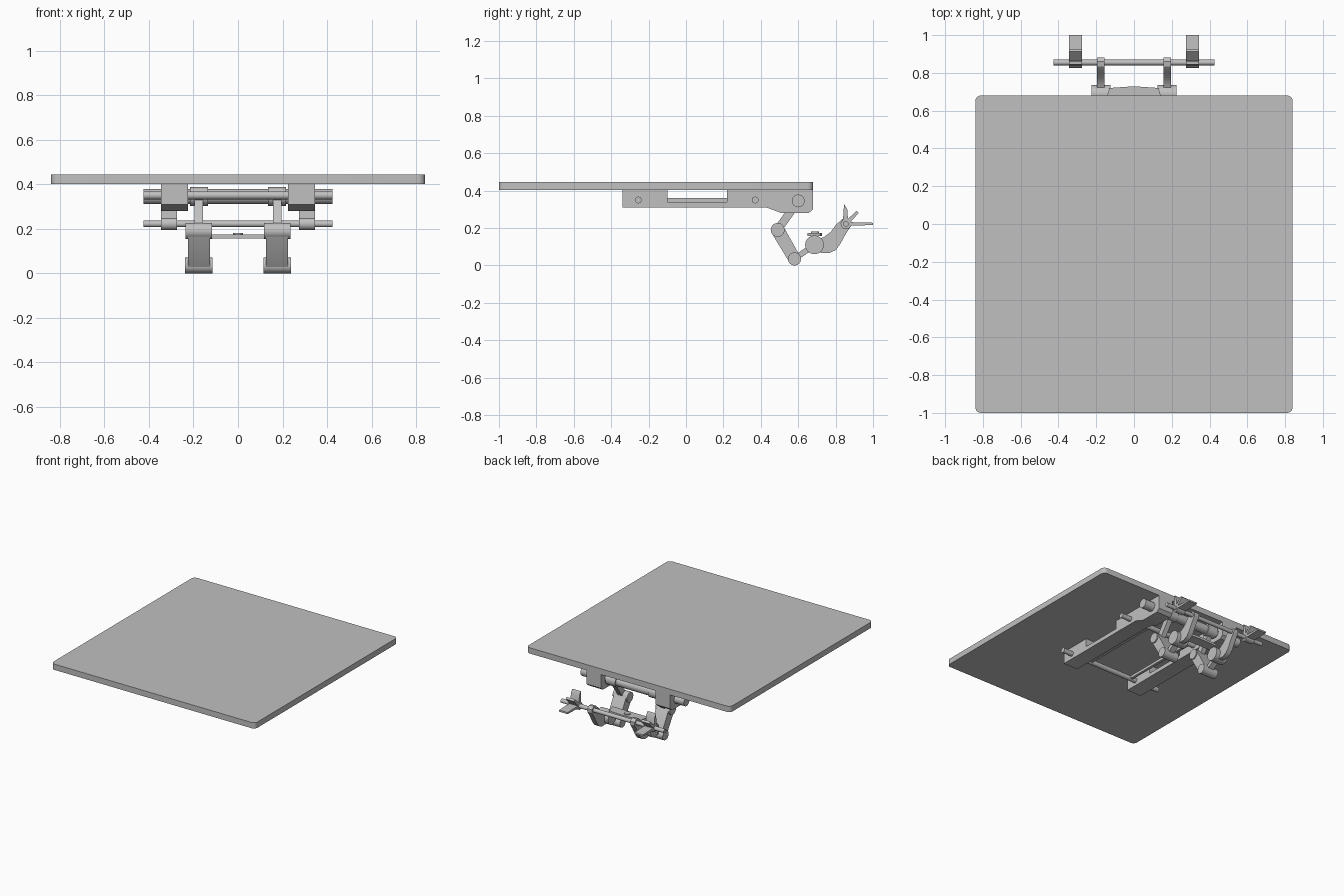
import bpy, bmesh, math

if "Cube" in bpy.data.objects:
    bpy.data.objects.remove(bpy.data.objects["Cube"])

grey = bpy.data.materials.new("plain grey")
grey.diffuse_color = (0.53, 0.53, 0.53, 1)
grey.use_nodes = True
grey.node_tree.nodes["Principled BSDF"].inputs["Base Color"].default_value = grey.diffuse_color


def finish(name, bm):
    bmesh.ops.recalc_face_normals(bm, faces=bm.faces)
    me = bpy.data.meshes.new(name)
    bm.to_mesh(me)
    bm.free()
    me.materials.append(grey)
    ob = bpy.data.objects.new(name, me)
    bpy.context.collection.objects.link(ob)
    bpy.context.view_layer.objects.active = ob
    bpy.ops.object.select_all(action='DESELECT')
    ob.select_set(True)
    bpy.ops.object.shade_smooth_by_angle(angle=math.radians(30))
    return ob


def extrude(name, pts, lo, hi, axis='x'):
    """Extrude a (y, z) outline along x, or an (x, y) outline along z."""
    bm = bmesh.new()
    place = (lambda a, b, t: (t, a, b)) if axis == 'x' else (lambda a, b, t: (a, b, t))
    rings = [[bm.verts.new(place(a, b, t)) for a, b in pts] for t in (lo, hi)]
    bm.faces.new(rings[0])
    bm.faces.new(rings[1])
    n = len(pts)
    for i in range(n):
        j = (i + 1) % n
        bm.faces.new((rings[0][i], rings[0][j], rings[1][j], rings[1][i]))
    return finish(name, bm)


def circle(c, r, n=32):
    return [(c[0] + r * math.cos(2 * math.pi * i / n),
             c[1] + r * math.sin(2 * math.pi * i / n)) for i in range(n)]


def rod(name, c, r, lo, hi):
    return extrude(name, circle(c, r), lo, hi)


def link(name, a, b, ra, rb, lo, hi):
    """Bar with rounded ends joining two pivots."""
    d = math.atan2(b[1] - a[1], b[0] - a[0])
    pts = []
    for c, r, s in ((a, ra, d + math.pi / 2), (b, rb, d - math.pi / 2)):
        pts += [(c[0] + r * math.cos(s + math.pi * i / 10),
                 c[1] + r * math.sin(s + math.pi * i / 10)) for i in range(11)]
    return extrude(name, pts, lo, hi)


def blade(name, a, b, wa, wb, lo, hi):
    """Flat tapered strip from a to b."""
    dy, dz = b[0] - a[0], b[1] - a[1]
    l = math.hypot(dy, dz)
    n = (-dz / l, dy / l)
    pts = [(a[0] + n[0] * wa, a[1] + n[1] * wa), (a[0] - n[0] * wa, a[1] - n[1] * wa),
           (b[0] - n[0] * wb, b[1] - n[1] * wb), (b[0] + n[0] * wb, b[1] + n[1] * wb)]
    return extrude(name, pts, lo, hi)


# Top board with rounded corners
r = 0.03
board = []
for cx, cy, s in ((0.84 - r, 0.68 - r, 0), (-0.84 + r, 0.68 - r, 90),
                  (-0.84 + r, -1 + r, 180), (0.84 - r, -1 + r, 270)):
    for i in range(7):
        t = math.radians(s + 15 * i)
        board.append((cx + r * math.cos(t), cy + r * math.sin(t)))
extrude("top_board", board, 0.402, 0.445, 'z')

# Pivots in the side plane (y, z)
hip, knee, ankle, heel, toe = (0.60, 0.345), (0.49, 0.19), (0.58, 0.035), (0.687, 0.11), (0.855, 0.222)

# Cross rods
rod("main_shaft", hip, 0.034, -0.425, 0.425)
rod("front_rod", (-0.255, 0.35), 0.018, -0.425, 0.425)
rod("middle_rod", (0.37, 0.35), 0.018, -0.425, 0.425)
rod("toe_rod", toe, 0.015, -0.425, 0.425)

# Side rail outline with a top notch and a deeper rear end
rail = [(-0.34, 0.402), (-0.34, 0.31), (0.43, 0.31), (0.51, 0.28), (0.655, 0.28),
        (0.68, 0.30), (0.68, 0.402), (0.22, 0.402), (0.22, 0.34), (-0.10, 0.34), (-0.10, 0.402)]
claw = [(0.70, 0.14), (0.735, 0.15), (0.775, 0.18), (0.80, 0.215), (0.835, 0.248),
        (0.86, 0.252), (0.882, 0.235), (0.882, 0.21), (0.855, 0.17), (0.825, 0.115),
        (0.80, 0.082), (0.765, 0.065), (0.72, 0.068), (0.69, 0.085)]

for s, side in ((-1, "left"), (1, "right")):
    def span(a, b):
        return sorted((s * a, s * b))
    extrude("rail_" + side, rail, *span(0.225, 0.345))
    extrude("inner_slat_" + side, [(-0.255, 0.34), (0.37, 0.34), (0.37, 0.36), (-0.255, 0.36)],
            *span(0.17, 0.19))
    # Folding leg
    rod("shaft_collar_" + side, hip, 0.042, *span(0.135, 0.215))
    link("upper_link_" + side, hip, knee, 0.022, 0.022, *span(0.158, 0.195))
    rod("knee_barrel_" + side, knee, 0.037, *span(0.117, 0.235))
    link("lower_link_" + side, knee, ankle, 0.036, 0.033, *span(0.125, 0.225))
    rod("ankle_barrel_" + side, ankle, 0.035, *span(0.115, 0.238))
    link("foot_link_" + side, ankle, heel, 0.015, 0.015, *span(0.155, 0.2))
    # Foot
    rod("heel_barrel_" + side, heel, 0.05, *span(0.125, 0.225))
    extrude("claw_" + side, claw, *span(0.157, 0.195))
    # Toe flaps
    rod("toe_hub_" + side, toe, 0.028, *span(0.275, 0.345))
    blade("flat_flap_" + side, toe, (1.0, 0.222), 0.01, 0.006, *span(0.275, 0.345))
    blade("slanted_flap_" + side, toe, (0.918, 0.287), 0.012, 0.008, *span(0.275, 0.345))
    extrude("upright_flap_" + side, [(0.838, 0.222), (0.868, 0.222), (0.862, 0.30), (0.845, 0.328)],
            *span(0.275, 0.345))

# Thin bridge between the feet, with a small centre pad
bridge = [(-0.15, 0.65), (0.15, 0.65), (0.13, 0.72), (0.03, 0.727), (-0.03, 0.727), (-0.13, 0.72)]
extrude("foot_bridge", bridge, 0.157, 0.174, 'z')
extrude("bridge_pad", circle((0, 0.69), 0.022, 16), 0.174, 0.181, 'z')
